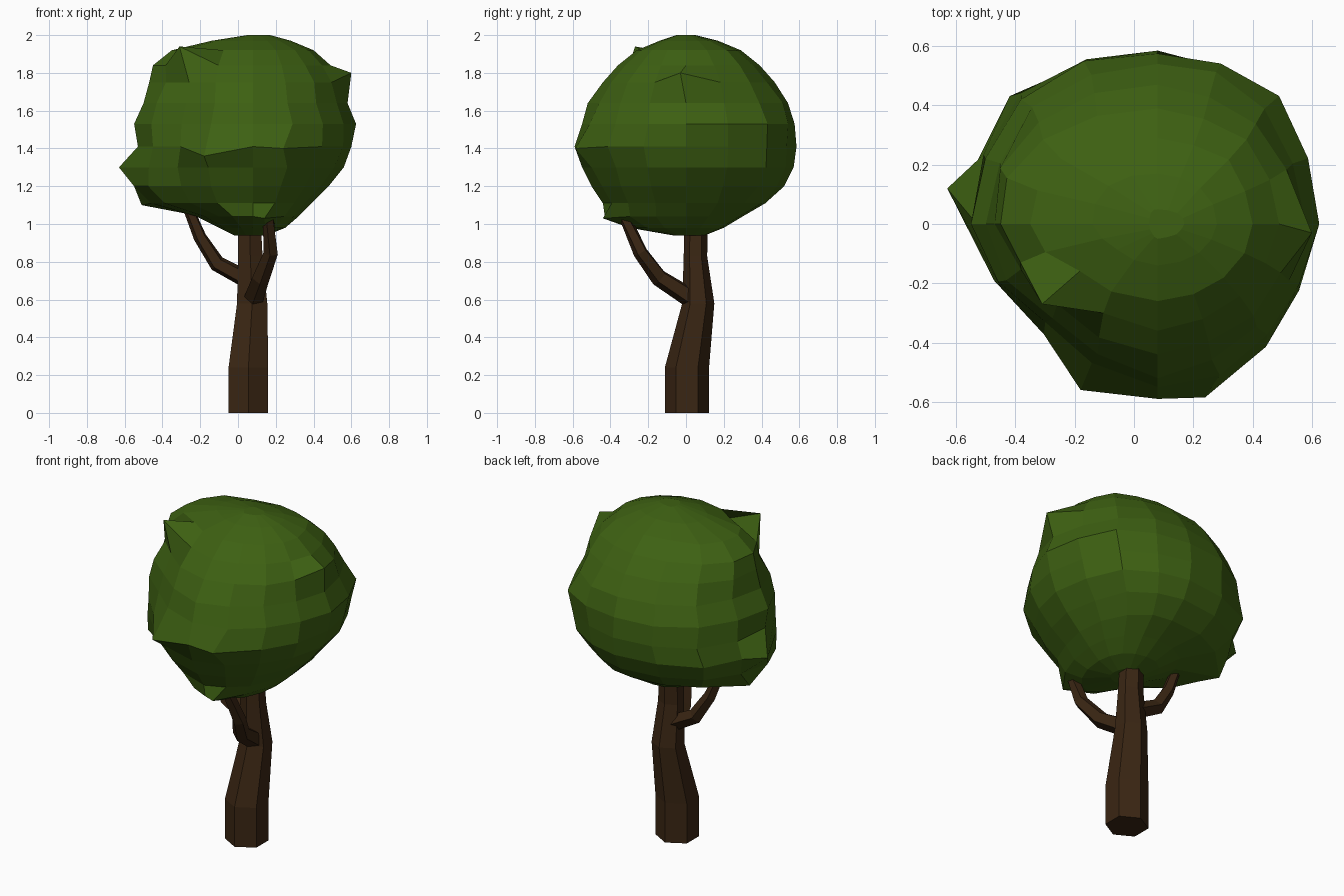
import bpy, math, random
from mathutils import Vector

if "Cube" in bpy.data.objects:
    bpy.data.objects.remove(bpy.data.objects["Cube"])

random.seed(4)


def material(name, rgb):
    m = bpy.data.materials.new(name)
    m.diffuse_color = (*rgb, 1)
    m.use_nodes = True
    m.node_tree.nodes["Principled BSDF"].inputs["Base Color"].default_value = m.diffuse_color
    return m


bark = material("bark brown", (0.042, 0.019, 0.0065))
leaf = material("leaf green", (0.047, 0.118, 0.006))


def loft(name, rings, mat):
    """Skin a list of equal-length point rings and cap both ends."""
    n = len(rings[0])
    faces = [(k * n + i, k * n + (i + 1) % n, (k + 1) * n + (i + 1) % n, (k + 1) * n + i)
             for k in range(len(rings) - 1) for i in range(n)]
    faces += [tuple(reversed(range(n))), tuple(range((len(rings) - 1) * n, len(rings) * n))]
    mesh = bpy.data.meshes.new(name)
    mesh.from_pydata([p for r in rings for p in r], [], faces)
    mesh.materials.append(mat)
    ob = bpy.data.objects.new(name, mesh)
    bpy.context.collection.objects.link(ob)
    return ob


# Trunk: bent hexagonal column (x, y, z, radius x, radius y)
path = [(.055, .005, 0, .105, .117), (.055, .005, .24, .105, .117),
        (.075, .065, .58, .08, .085), (.065, .05, .83, .065, .062),
        (.058, .055, 1.15, .055, .065)]
loft("trunk", [[(x + rx / .866 * math.cos(math.radians(60 * i + 30)),
                 y + ry * math.sin(math.radians(60 * i + 30)), z)
                for i in range(6)] for x, y, z, rx, ry in path], bark)


def branch(name, points, radii, sides=5):
    pts = [Vector(p) for p in points]
    rings = []
    for k, p in enumerate(pts):
        d = (pts[min(k + 1, len(pts) - 1)] - pts[max(k - 1, 0)]).normalized()
        u = d.cross(Vector((0, 0, 1))).normalized()
        v = u.cross(d)
        rings.append([p + radii[k] * (u * math.cos(math.tau * i / sides) + v * math.sin(math.tau * i / sides))
                      for i in range(sides)])
    return loft(name, rings, bark)


# Branches
branch("left_branch", [(.06, .06, .70), (-.11, .06, .79), (-.2, .05, .93), (-.27, .04, 1.1)],
       [.05, .045, .036, .028])
branch("front_branch", [(.08, .04, .60), (.12, -.14, .715), (.175, -.24, .85), (.16, -.34, 1.07)],
       [.055, .048, .04, .03])

# Canopy: height, left, right, front, back extents of each ring
N, cx = 16, .08
levels = [(.94, -.02, .15, -.07, .1), (.98, -.1, .25, -.30, .2), (1.04, -.22, .32, -.43, .3),
          (1.11, -.46, .39, -.44, .42), (1.2, -.55, .48, -.50, .52), (1.3, -.58, .56, -.55, .57),
          (1.41, -.53, .6, -.59, .585), (1.53, -.55, .625, -.55, .575), (1.64, -.5, .58, -.52, .54),
          (1.75, -.47, .54, -.44, .47), (1.84, -.45, .49, -.36, .39), (1.92, -.35, .4, -.26, .29),
          (1.97, -.14, .28, -.14, .17), (2.0, .05, .17, -.05, .05)]
# Fullness of the quadrants: back right, back left, front left, front right
full = [.05, .06, -.12, -.02]
rings = []
for z, x0, x1, y0, y1 in levels:
    ring = []
    for i in range(N):
        a = math.tau * i / N
        c, s = math.cos(a), math.sin(a)
        f = 1 + full[i * 4 // N] * math.sin(2 * a) ** 2
        if i % 4:
            f *= random.uniform(.96, 1.015)
        ring.append(Vector((cx + f * c * (x1 - cx if c > 0 else cx - x0),
                            f * s * (y1 if s > 0 else -y0), z)))
    rings.append(ring)
canopy = loft("canopy", rings, leaf)

# Leafy points sticking out of the canopy
for tip in [(.6, -.03, 1.8), (-.63, .12, 1.3), (-.31, -.27, 1.94), (-.51, .12, 1.1),
            (.14, -.44, 1.03), (-.18, -.56, 1.36), (.24, -.585, 1.4)]:
    t = Vector(tip)
    min(canopy.data.vertices, key=lambda v: (v.co - t).length).co = t
